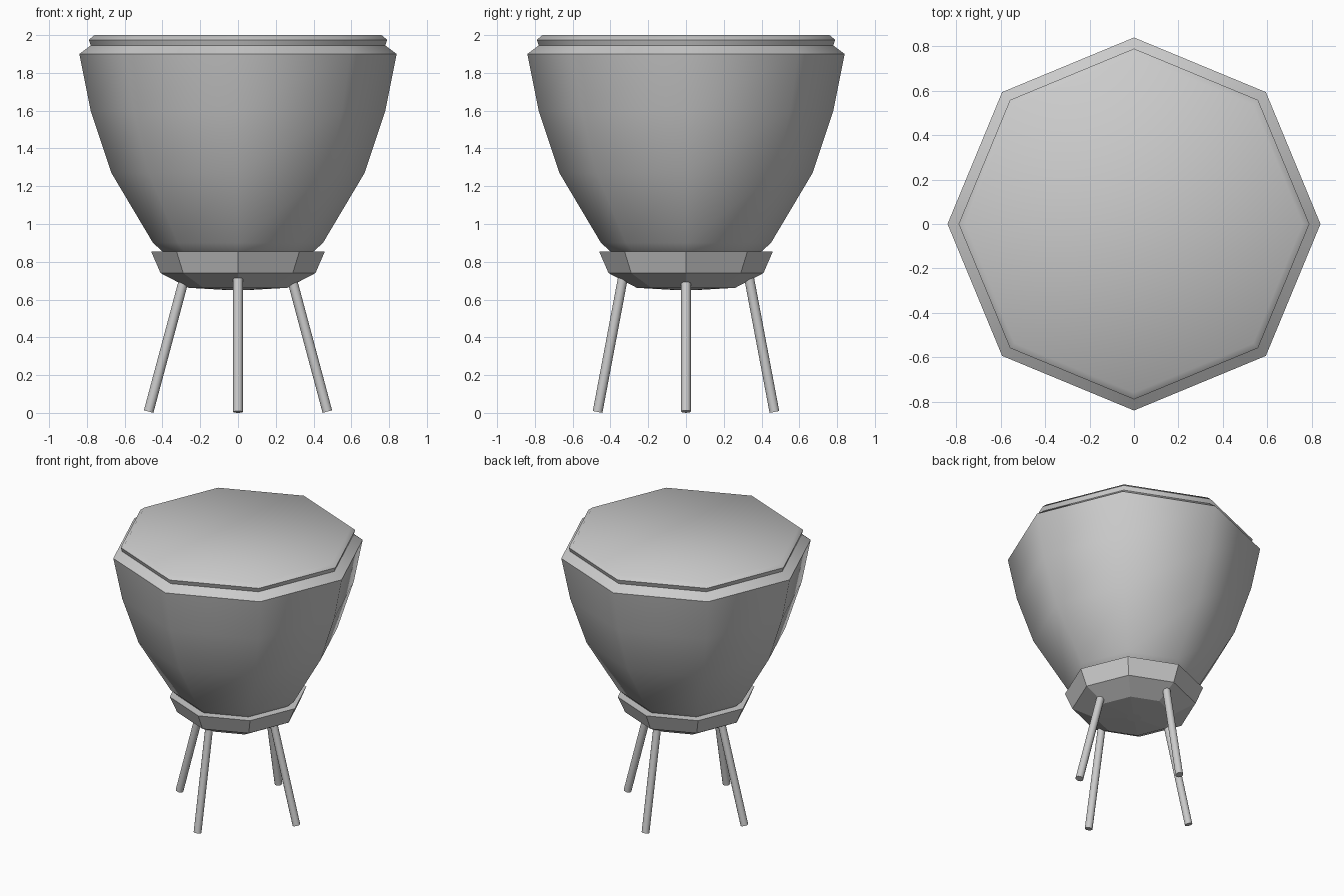
import bpy, bmesh, math
from mathutils import Vector

if "Cube" in bpy.data.objects:
    bpy.data.objects.remove(bpy.data.objects["Cube"])


def lathe(name, profile, sides=8, smooth=None):
    """Revolve (radius, z) points into a solid with capped ends."""
    bm = bmesh.new()
    rings = []
    for r, z in profile:
        rings.append([bm.verts.new((r * math.cos(2 * math.pi * i / sides),
                                    r * math.sin(2 * math.pi * i / sides), z))
                      for i in range(sides)])
    for a, b in zip(rings, rings[1:]):
        for i in range(sides):
            j = (i + 1) % sides
            bm.faces.new((a[i], a[j], b[j], b[i]))
    bm.faces.new(rings[0][::-1])
    bm.faces.new(rings[-1])
    bmesh.ops.recalc_face_normals(bm, faces=bm.faces)
    mesh = bpy.data.meshes.new(name)
    bm.to_mesh(mesh)
    bm.free()
    obj = bpy.data.objects.new(name, mesh)
    bpy.context.collection.objects.link(obj)
    if smooth:
        bpy.ops.object.select_all(action='DESELECT')
        obj.select_set(True)
        bpy.context.view_layer.objects.active = obj
        bpy.ops.object.shade_smooth_by_angle(angle=math.radians(smooth))
    return obj


def leg(name, top, foot, radius=0.026):
    """Thin round rod between two points."""
    top, foot = Vector(top), Vector(foot)
    axis = top - foot
    obj = lathe(name, [(radius, 0), (radius, axis.length)], 12, 40)
    obj.location = foot
    obj.rotation_euler = axis.to_track_quat('Z', 'Y').to_euler()


# Kettle bowl
lathe("drum_bowl", [(0.33, 0.80), (0.40, 0.855), (0.45, 0.90), (0.67, 1.27),
                    (0.78, 1.60), (0.84, 1.90), (0.78, 1.90)], smooth=50)

# Drum head with bevelled hoop
lathe("drum_head", [(0.78, 1.89), (0.84, 1.90), (0.78, 1.945), (0.79, 1.975),
                    (0.76, 2.0)], smooth=60)

# Faceted base cup
lathe("base_cup", [(0.05, 0.65), (0.26, 0.662), (0.41, 0.74), (0.46, 0.855),
                   (0.38, 0.855)])

# Four splayed legs
for side, s in (("right", 1), ("left", -1)):
    leg(side + "_leg", (s * 0.285, 0, 0.71), (s * 0.473, 0, 0.007))
for side, s in (("back", 1), ("front", -1)):
    leg(side + "_leg", (0, s * 0.335, 0.71), (0, s * 0.468, 0.005))
